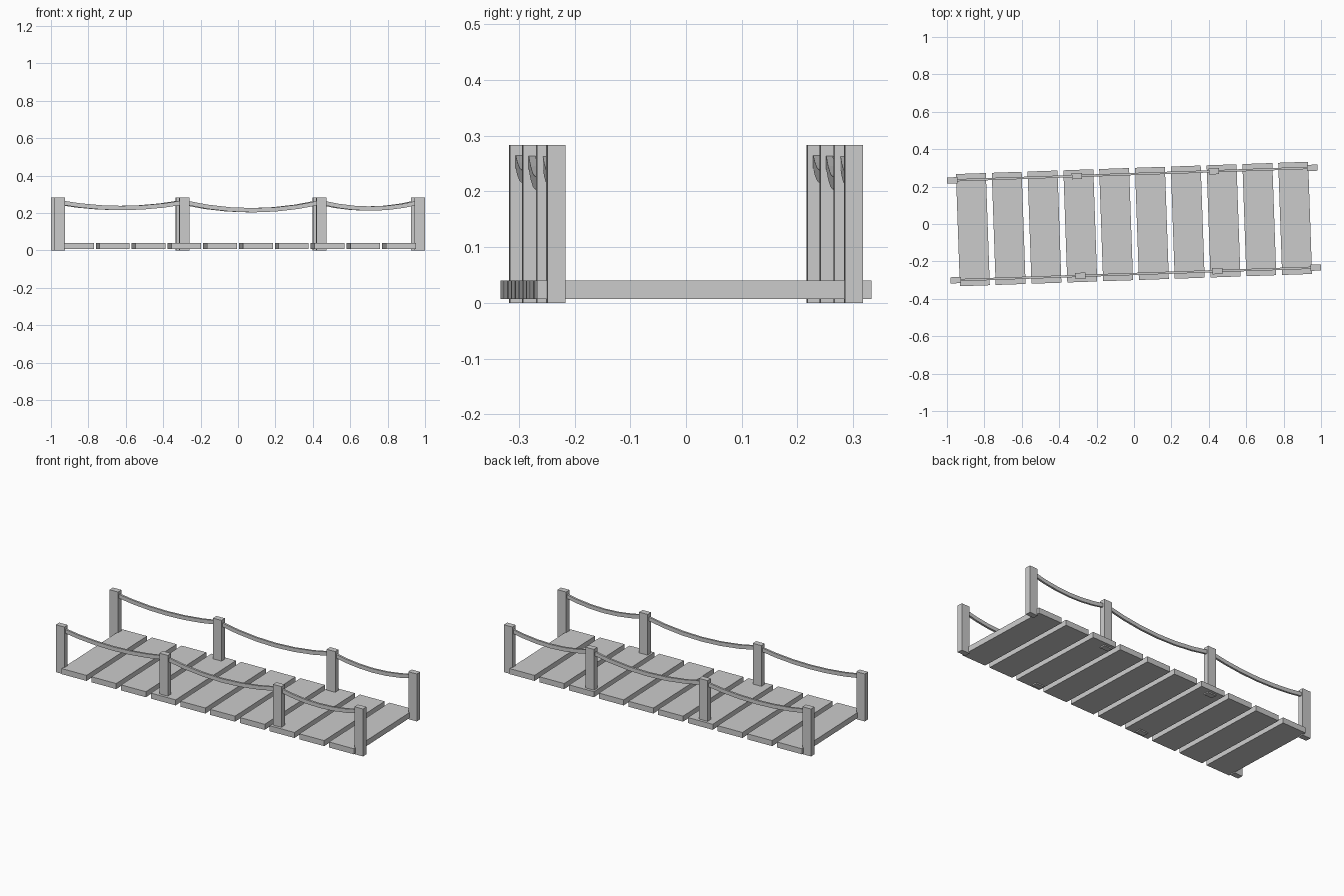
import bpy, bmesh
from math import radians
from mathutils import Matrix

if "Cube" in bpy.data.objects:
    bpy.data.objects.remove(bpy.data.objects["Cube"])

YAW = Matrix.Rotation(radians(2), 4, 'Z')   # whole bridge is turned slightly
POSTS = [-0.963, -0.296, 0.437, 0.963]
SAGS = [0.030, 0.042, 0.033]
RAIL_Y = 0.267


def finish(name, bm):
    bmesh.ops.recalc_face_normals(bm, faces=bm.faces)
    mesh = bpy.data.meshes.new(name)
    bm.to_mesh(mesh)
    bm.free()
    obj = bpy.data.objects.new(name, mesh)
    obj.matrix_world = YAW
    bpy.context.collection.objects.link(obj)
    return obj


def box(name, centre, size):
    bm = bmesh.new()
    bmesh.ops.create_cube(bm, size=1.0, matrix=Matrix.Translation(centre) @ Matrix.Diagonal((*size, 1)))
    return finish(name, bm)


def rope(name, x0, x1, y, sag, steps=6, w=0.012, h=0.023, z_end=0.257):
    bm = bmesh.new()
    rings = []
    for i in range(steps + 1):
        t = i / steps
        x, z = x0 + (x1 - x0) * t, z_end - sag * 4 * t * (1 - t)
        rings.append([bm.verts.new((x, y + a * w / 2, z + b * h / 2))
                      for a, b in ((-1, -1), (1, -1), (1, 1), (-1, 1))])
    for r, s in zip(rings, rings[1:]):
        for k in range(4):
            n = (k + 1) % 4
            bm.faces.new((r[k], r[n], s[n], s[k]))
    bm.faces.new(rings[0])
    bm.faces.new(rings[-1])
    return finish(name, bm)


# Deck planks
for i in range(10):
    box(f"plank_{i + 1}", (-0.862 + i * 1.724 / 9, 0, 0.0235), (0.16, 0.60, 0.033))

# Posts and sagging hand ropes on both sides
for side, y in (("front", -RAIL_Y), ("back", RAIL_Y)):
    for i, x in enumerate(POSTS):
        box(f"{side}_post_{i + 1}", (x, y, 0.1415), (0.055, 0.033, 0.283))
    for i, sag in enumerate(SAGS):
        rope(f"{side}_rope_{i + 1}", POSTS[i], POSTS[i + 1], y, sag)
